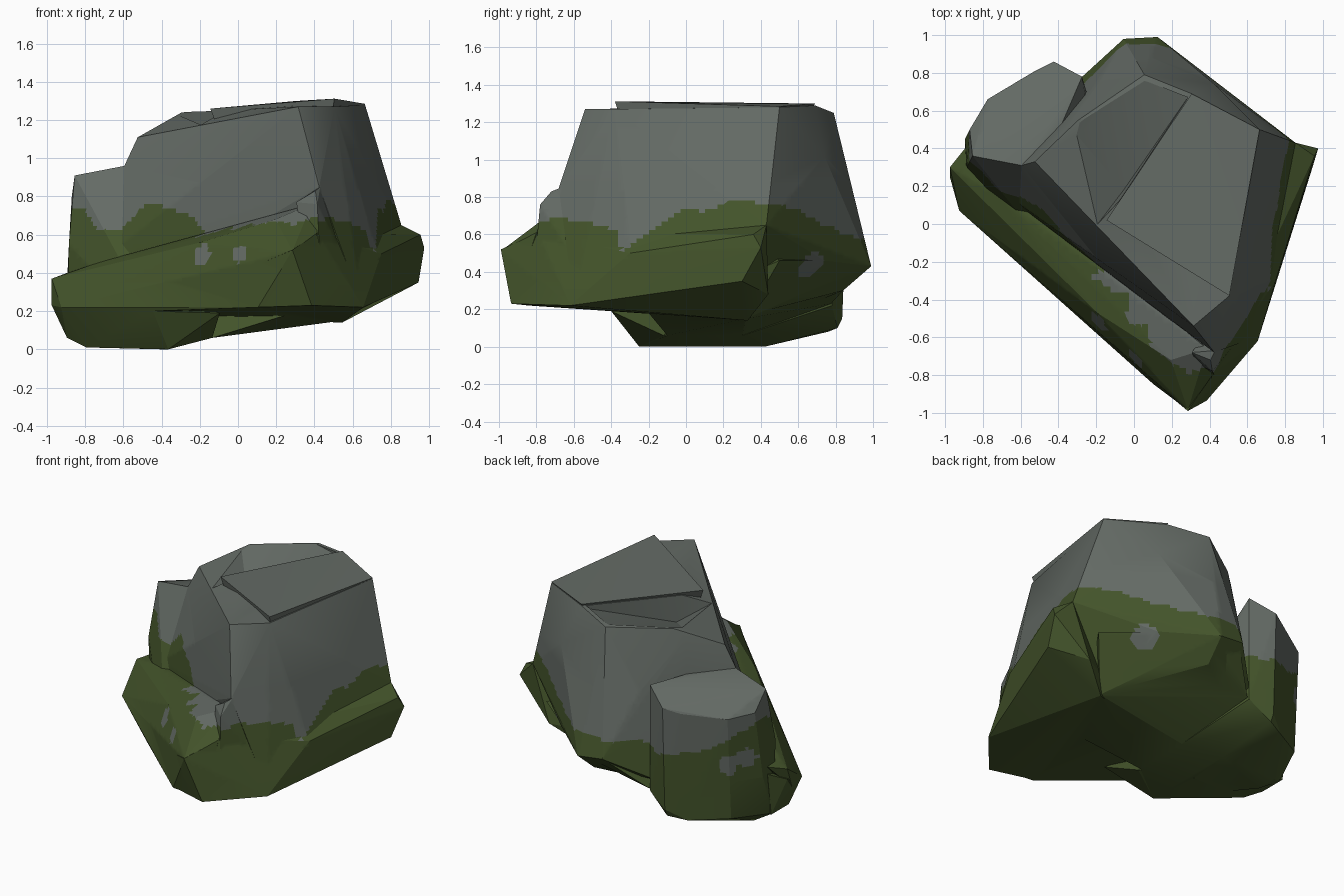
import bpy, bmesh, math
from mathutils import Vector, noise

if "Cube" in bpy.data.objects:
    bpy.data.objects.remove(bpy.data.objects["Cube"])


def material(name, rgb):
    m = bpy.data.materials.new(name)
    m.diffuse_color = (*rgb, 1)
    m.use_nodes = True
    m.node_tree.nodes["Principled BSDF"].inputs["Base Color"].default_value = m.diffuse_color
    return m


def chunk(name, pts):
    """Convex stone chunk wrapped around a few corner points."""
    bm = bmesh.new()
    for p in pts:
        bm.verts.new(p)
    res = bmesh.ops.convex_hull(bm, input=bm.verts[:])
    junk = {g for g in res["geom_interior"] + res["geom_unused"]
            if isinstance(g, bmesh.types.BMVert) and g.is_valid}
    bmesh.ops.delete(bm, geom=list(junk), context='VERTS')
    bmesh.ops.recalc_face_normals(bm, faces=bm.faces[:])
    me = bpy.data.meshes.new(name)
    bm.to_mesh(me)
    bm.free()
    ob = bpy.data.objects.new(name, me)
    bpy.context.collection.objects.link(ob)
    return ob


def combine(target, other, op):
    """Boolean the other chunk into the target and discard it."""
    mod = target.modifiers.new("bool", 'BOOLEAN')
    mod.operation, mod.solver, mod.object = op, 'EXACT', other
    bpy.context.view_layer.objects.active = target
    bpy.ops.object.modifier_apply(modifier=mod.name)
    bpy.data.objects.remove(other)


# Main tall block
rock = chunk("mossy_rock", [
    (-.53, .33, 1.11), (-.60, .31, .96), (-.36, .51, 1.18), (-.30, .55, 1.24), (.05, .79, 1.25),
    (.31, -.54, 1.27), (.50, -.38, 1.27), (.66, .50, 1.28), (.30, .69, 1.29), (.42, .74, 1.02),
    (.42, -.68, .85), (-.72, .18, .47), (.85, .43, .65), (.42, .74, .46),
    (.12, .99, .43), (-.06, .98, .45), (.10, .84, .30), (-.29, .77, .30),
    (.64, -.60, .24), (.73, -.29, .50), (.54, .30, .16), (-.3, .6, .2), (-.5, 0, .3)])

# V-shaped hollow in the top
combine(rock, chunk("top_hollow", [
    (-.34, .51, 1.24), (.05, .76, 1.255), (.28, .67, 1.27), (-.22, -.03, 1.19), (-.06, .18, 1.08),
    (-.34, .51, 1.5), (.05, .76, 1.5), (.28, .67, 1.5), (-.22, -.03, 1.5), (-.12, .03, 1.5)]),
    'DIFFERENCE')

# Raised cap slab
slab = [(.30, .69, 1.30), (.66, .50, 1.285), (.50, -.38, 1.312), (-.15, .02, 1.26)]
combine(rock, chunk("top_slab", slab + [(x * .9 + .03, y * .9, z - .12) for x, y, z in slab]), 'UNION')

# Left shoulder, which also forms the foot
combine(rock, chunk("left_shoulder", [
    (-.86, .36, .91), (-.60, .31, .96), (-.40, .50, .95), (-.28, .78, .94), (-.43, .86, .85),
    (-.53, .81, .82), (-.78, .66, .79), (-.875, .50, .80), (-.89, .30, .55), (-.90, .45, .35),
    (-.90, .33, .06), (-.80, .25, .01), (-.37, -.25, 0), (-.37, .42, 0), (-.80, .40, .01),
    (-.78, .62, .10), (-.55, .76, .08), (-.43, .81, .10), (-.43, .835, .15), (-.28, .78, .22),
    (-.14, .30, .06), (-.14, -.10, .06), (-.43, .845, .4)]), 'UNION')

# Front of the foot, running up into the ledge
combine(rock, chunk("front_foot", [
    (-.98, .30, .30), (-.98, .25, .23), (-.93, .07, .22), (-.80, -.02, .19), (-.45, -.35, .20),
    (-.37, -.25, 0), (-.80, .10, .01), (-.90, .17, .06), (-.90, .36, .06), (-.90, .40, .35),
    (-.14, -.12, .06), (-.10, -.40, .19), (-.40, .10, 0), (-.40, .1, .3)]), 'UNION')

# Sloping underside between the foot and the back
combine(rock, chunk("underside", [
    (.42, .73, .46), (.11, .96, .43), (-.05, .96, .44), (-.27, .775, .23), (-.14, .30, .06),
    (-.14, -.10, .06), (.25, .30, .175), (.54, .32, .15), (.25, -.2, .18), (.70, .5, .46),
    (0, .3, .14), (-.2, .3, .6)]), 'UNION')

# Broad lower right ledge
combine(rock, chunk("right_ledge", [
    (.28, -.99, .52), (.10, -.84, .22), (.38, -.935, .23), (.65, -.62, .22),
    (.745, -.30, .50), (.94, .30, .35), (.97, .40, .53), (.95, .36, .60), (.85, .43, .65),
    (.54, .33, .14), (.72, .44, .28), (-.45, -.34, .21), (0, .10, .16), (.41, -.79, .61)]), 'UNION')

# Sloping front ledge
combine(rock, chunk("front_ledge", [
    (-.98, .30, .37), (-.98, .25, .23), (-.93, .07, .22), (-.80, -.02, .19), (-.72, .15, .46),
    (-.90, .40, .40), (-.45, -.35, .20), (.10, -.85, .22),
    (-.35, .10, .19), (.28, -.985, .515), (.38, -.92, .25), (.41, -.80, .61), (.19, -.72, .68),
    (-.20, -.47, .56), (.38, -.66, .76)]), 'UNION')

# Small crag at the front corner
combine(rock, chunk("front_crag", [
    (.425, -.67, .85), (.40, -.72, .83), (.41, -.78, .76), (.42, -.80, .55),
    (.30, -.68, .77), (.33, -.74, .60), (.54, -.62, .50), (.40, -.55, .6)]), 'UNION')

# Two colours
rock.data.materials.clear()
rock.data.materials.append(material("grey_stone", (.128, .147, .131)))
rock.data.materials.append(material("green_moss", (.058, .090, .024)))

# Moss line height around the rock: (degrees, height)
LEVEL = [(-180, .75), (-146, .69), (-128, .60), (-105, .62), (-75, .66), (-48, .69), (-30, .62),
         (-25, .52), (-8, .68), (20, .79), (45, .72), (70, .60), (100, .55), (120, .52),
         (135, .60), (150, .73), (161, .74), (165, .61), (171, .75), (180, .75)]
# Bare patches: centre and radius
PATCHES = [((-.20, -.52, .50), .06), ((0, -.72, .50), .05), ((.50, .70, .41), .10),
           ((-.86, .55, .50), .07), ((-.79, .65, .47), .07)]


def mossy(p):
    a = math.degrees(math.atan2(p.y, p.x))
    for (a0, h0), (a1, h1) in zip(LEVEL, LEVEL[1:]):
        if a0 <= a <= a1:
            h = h0 + (h1 - h0) * (a - a0) / (a1 - a0)
            break
    h += .03 * noise.noise(p * 9)
    bare = any((p - Vector(c)).length < r for c, r in PATCHES)
    return p.z < h and not bare


# Slice the faces finely around the moss line so the border can wander
bm = bmesh.new()
bm.from_mesh(rock.data)
bmesh.ops.remove_doubles(bm, verts=bm.verts[:], dist=.0005)


def slice_band(co, normal, lo=.36, hi=.88):
    faces = [f for f in bm.faces if lo < f.calc_center_median().z < hi]
    geom = set(faces)
    for f in faces:
        geom.update(f.edges)
        geom.update(f.verts)
    bmesh.ops.bisect_plane(bm, geom=list(geom), plane_co=co, plane_no=normal, dist=1e-5)


for i in range(24):
    slice_band((0, 0, .351 + i * .0227), (0, 0, 1), -1, 2)
for i in range(-30, 31):
    slice_band((i * .0333 + .003, 0, 0), (1, 0, 0))
    slice_band((0, i * .0333 + .003, 0), (0, 1, 0))
for f in bm.faces:
    f.material_index = int(mossy(f.calc_center_median()))
    f.smooth = False

# Centre and rest on the ground
lo = [min(v.co[k] for v in bm.verts) for k in range(3)]
hi = [max(v.co[k] for v in bm.verts) for k in range(3)]
bmesh.ops.translate(bm, verts=bm.verts[:], vec=(-(lo[0] + hi[0]) / 2, -(lo[1] + hi[1]) / 2, -lo[2]))
bm.to_mesh(rock.data)
bm.free()
bpy.context.view_layer.objects.active = rock
rock.select_set(True)
bpy.ops.object.shade_smooth_by_angle(angle=math.radians(20))
